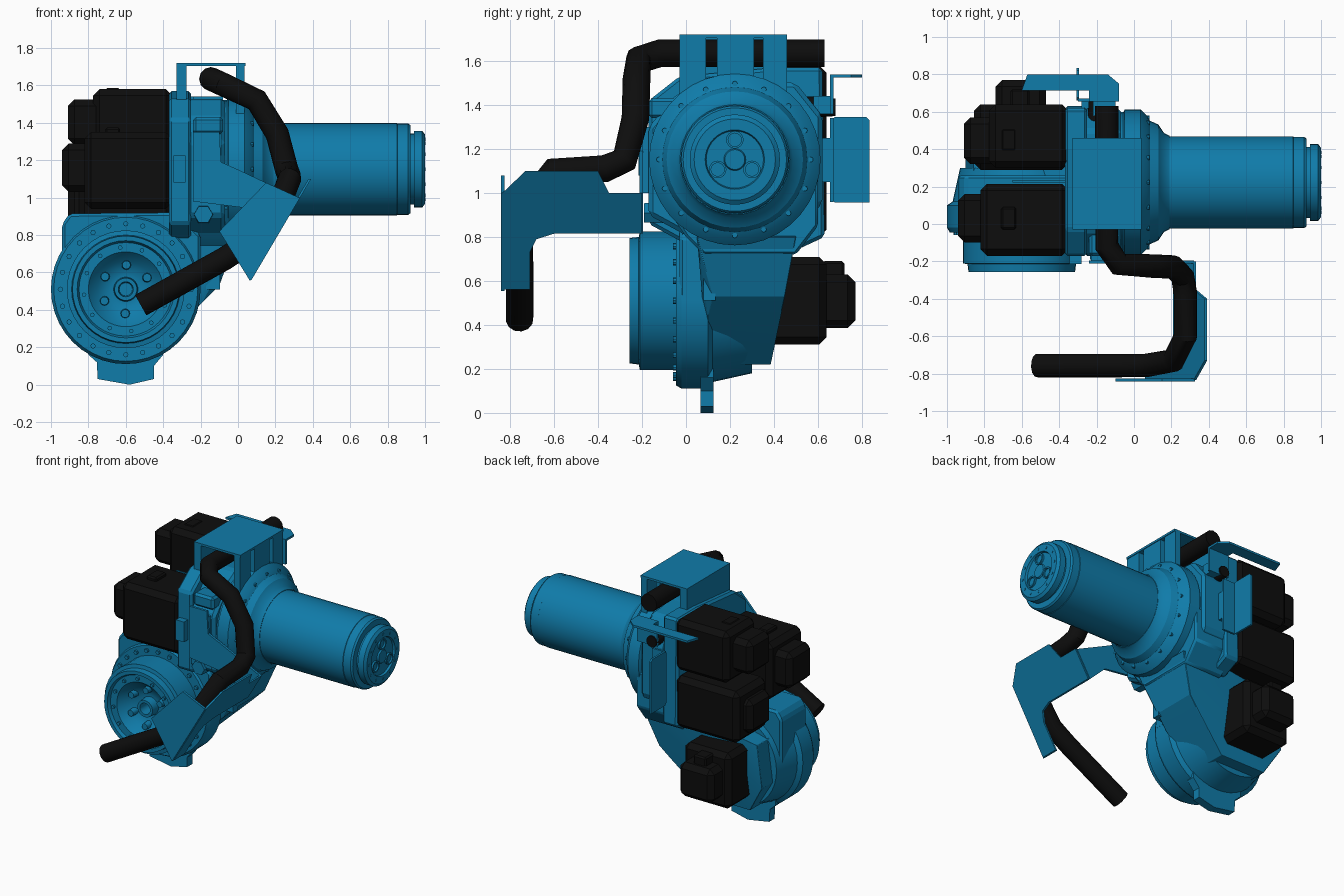
import bpy, bmesh, math
from mathutils import Vector

if "Cube" in bpy.data.objects:
    bpy.data.objects.remove(bpy.data.objects["Cube"])


def material(name, col):
    m = bpy.data.materials.new(name)
    m.diffuse_color = (*col, 1)
    m.use_nodes = True
    m.node_tree.nodes["Principled BSDF"].inputs["Base Color"].default_value = m.diffuse_color
    return m


BLUE = material("blue_paint", (0.005, 0.2, 0.4))
BLACK = material("black_plastic", (0.004, 0.004, 0.004))


def finish(name, bm, mat, smooth=30, bevel=0):
    bmesh.ops.recalc_face_normals(bm, faces=bm.faces)
    me = bpy.data.meshes.new(name)
    bm.to_mesh(me)
    bm.free()
    ob = bpy.data.objects.new(name, me)
    bpy.context.collection.objects.link(ob)
    me.materials.append(mat)
    if bevel:
        b = ob.modifiers.new("bevel", 'BEVEL')
        b.width, b.segments = bevel, 1
    if smooth:
        bpy.ops.object.select_all(action='DESELECT')
        ob.select_set(True)
        bpy.context.view_layer.objects.active = ob
        bpy.ops.object.shade_smooth_by_angle(angle=math.radians(smooth))
    return ob


def place(axis, a, u, v):
    """Point at a along the axis, with u, v as the two other coordinates in order."""
    return {'x': (a, u, v), 'y': (u, a, v), 'z': (u, v, a)}[axis]


def box(name, x, y, z, mat=BLUE, bevel=0.0):
    bm = bmesh.new()
    bmesh.ops.create_cube(bm, size=1)
    for v in bm.verts:
        v.co = [(r[0] + r[1]) / 2 + c * (r[1] - r[0]) for c, r in zip(v.co, (x, y, z))]
    return finish(name, bm, mat, 0, bevel)


def prism(name, pts, axis, a, b, mat=BLUE, bevel=0.0):
    bm = bmesh.new()
    f = bm.faces.new([bm.verts.new(place(axis, a, *p)) for p in pts])
    ext = bmesh.ops.extrude_face_region(bm, geom=[f])
    for v in ext['geom']:
        if isinstance(v, bmesh.types.BMVert):
            v.co += Vector(place(axis, b - a, 0, 0))
    return finish(name, bm, mat, 0, bevel)


def hull(name, pts, mat=BLUE, bevel=0.0):
    bm = bmesh.new()
    for p in pts:
        bm.verts.new(p)
    r = bmesh.ops.convex_hull(bm, input=bm.verts)
    bmesh.ops.delete(bm, geom=list({g for g in r['geom_interior'] if isinstance(g, bmesh.types.BMVert)}), context='VERTS')
    bmesh.ops.dissolve_limit(bm, angle_limit=0.02, verts=bm.verts, edges=bm.edges)
    return finish(name, bm, mat, 20, bevel)


def lathe(name, prof, axis, c, mat=BLUE, n=40):
    """Revolve (position, radius) pairs about an axis through c, closing both ends."""
    bm = bmesh.new()
    rings = [[bm.verts.new(place(axis, a, c[0] + r * math.cos(math.tau * i / n),
                                 c[1] + r * math.sin(math.tau * i / n))) for i in range(n)] for a, r in prof]
    for p, q in zip(rings, rings[1:]):
        for i in range(n):
            bm.faces.new((p[i], p[(i + 1) % n], q[(i + 1) % n], q[i]))
    bm.faces.new(rings[0])
    bm.faces.new(rings[-1])
    return finish(name, bm, mat)


def bolts(name, axis, c, radius, count, a, b, r, n=8, start=0.0):
    for i in range(count):
        t = start + math.tau * i / count
        lathe(f"{name}_{i + 1}", [(a, r), (b, r)], axis,
              (c[0] + radius * math.cos(t), c[1] + radius * math.sin(t)), n=n)


# forearm tube with its flared mounting flange
T = (0.222, 1.152)
lathe("upper_housing", [(-0.3, 0.37), (-0.06, 0.37), (-0.05, 0.39), (0.035, 0.39), (0.07, 0.355), (0.085, 0.33),
                        (0.13, 0.31), (0.16, 0.265), (0.19, 0.25)], 'x', T, n=36)
lathe("forearm_tube", [(0.1, 0.247), (0.85, 0.247), (0.852, 0.244), (0.91, 0.244), (0.922, 0.235), (0.922, 0.19),
                       (0.94, 0.19), (0.94, 0.205), (0.985, 0.205), (1.0, 0.185), (1.0, 0.135), (0.985, 0.13),
                       (0.985, 0.05), (0.996, 0.045)], 'x', T)
bolts("housing_bolt", 'x', T, 0.345, 16, 0.05, 0.082, 0.012)
bolts("tip_bolt", 'x', T, 0.16, 12, 0.99, 1.003, 0.009)
for i in range(3):
    t = math.radians(90 + 120 * i)
    lathe(f"tip_port_{i + 1}", [(0.98, 0.04), (0.998, 0.04), (0.998, 0.03), (0.986, 0.03)], 'x',
          (T[0] + 0.09 * math.cos(t), T[1] + 0.09 * math.sin(t)), n=16)

# lower joint drum with dished face
D = (-0.6, 0.51)
lathe("joint_drum", [(0.3, 0.33), (0.12, 0.37), (0.1, 0.4), (-0.02, 0.4), (-0.045, 0.385), (-0.045, 0.315),
                     (-0.21, 0.315), (-0.215, 0.29), (-0.257, 0.285), (-0.257, 0.26), (-0.235, 0.25), (-0.235, 0.2),
                     (-0.17, 0.15), (-0.14, 0.09), (-0.14, 0.065), (-0.2, 0.06), (-0.2, 0.04), (-0.1, 0.035)], 'y', D)
bolts("drum_bolt", 'y', D, 0.35, 24, -0.06, 0.0, 0.014)
bolts("face_bolt", 'y', D, 0.225, 12, -0.25, -0.22, 0.012, start=0.13)
for i in range(6):
    t = math.tau * i / 6 + 0.5
    lathe(f"dish_boss_{i + 1}", [(-0.12, 0.028), (-0.2, 0.022)], 'y',
          (D[0] + 0.13 * math.cos(t), D[1] + 0.13 * math.sin(t)), n=12)

# cast arm body joining the drum to the upper housing
prism("drum_shoulder", [(-0.94, 0.5), (-0.94, 0.86), (-0.9, 0.915), (-0.33, 0.92), (-0.2, 0.8), (-0.2, 0.5)],
      'y', -0.03, 0.26, bevel=0.015)
hull("arm_body", [(x, y, z) for x, y0, y1, z in [
    (-0.78, 0.1, 0.385, 0.22), (-0.42, 0.1, 0.385, 0.22), (-0.19, 0.1, 0.43, 0.44), (-0.1, 0.12, 0.45, 0.53),
    (0.0, 0.05, 0.5, 0.8), (-0.9, 0.1, 0.42, 0.42), (-0.86, 0.1, 0.42, 0.72), (-0.34, 0.05, 0.5, 0.86)]
    for y in (y0, y1)], bevel=0.012)
hull("arm_neck", [(x, y, z) for x in (-0.33, -0.02) for y, z in
                  [(-0.1, 0.95), (0.0, 0.8), (0.08, 0.72), (0.5, 0.72), (0.6, 0.85), (0.6, 1.1)]], bevel=0.012)
prism("foot_lug", [(-0.75, 0.03), (-0.58, 0.0), (-0.45, 0.03), (-0.45, 0.1), (-0.4, 0.16), (-0.4, 0.3), (-0.8, 0.3),
                   (-0.8, 0.16), (-0.755, 0.12)], 'y', 0.065, 0.125)
box("stop_block", (-0.17, -0.095), (0.08, 0.135), (0.51, 0.63))

# gearbox plate carrying the motors, with its raised pads
prism("motor_plate", [(-0.17, 0.86), (-0.17, 1.42), (-0.03, 1.53), (0.4, 1.57), (0.62, 1.57), (0.63, 0.8),
                      (0.5, 0.74), (0.05, 0.74)], 'x', -0.37, -0.25, bevel=0.015)
prism("housing_cover", [(-0.17, 0.9), (-0.17, 1.3), (-0.05, 1.44), (0.1, 1.53), (0.5, 1.5), (0.62, 1.35),
                        (0.62, 0.95), (0.45, 0.78), (0.05, 0.78)], 'x', -0.27, -0.07, bevel=0.02)
box("front_pad", (-0.345, -0.28), (-0.215, -0.1), (1.08, 1.225))
box("upper_pad", (-0.24, -0.08), (-0.17, 0.0), (1.34, 1.43), bevel=0.015)
lathe("hex_plug", [(-0.19, 0.05), (0.0, 0.06)], 'y', (-0.185, 0.91), n=6)
lathe("rear_plug", [(0.55, 0.05), (0.68, 0.04)], 'y', (-0.2, 1.39), mat=BLACK, n=12)


# motors
def motor(name, body, cap, axis='x'):
    box(name + "_body", *body, BLACK, 0.035)
    box(name + "_cap", *cap, BLACK, 0.035)


motor("top_motor", ((-0.775, -0.35), (0.3, 0.64), (1.21, 1.58)), ((-0.91, -0.7), (0.32, 0.57), (1.28, 1.525)))
motor("front_motor", ((-0.82, -0.35), (-0.17, 0.215), (0.94, 1.35)), ((-0.94, -0.7), (-0.1, 0.16), (1.03, 1.29)))
motor("middle_motor", ((-0.855, -0.35), (0.29, 0.64), (0.8, 1.17)), ((-0.91, -0.7), (0.32, 0.57), (0.86, 1.1)))
motor("lower_motor", ((-0.79, -0.42), (0.36, 0.64), (0.31, 0.71)), ((-0.74, -0.47), (0.5, 0.77), (0.385, 0.63)))
for n, y, z in (("top", 0.45, 1.54), ("front", 0.03, 1.33)):
    box(n + "_motor_connector", (-0.71, -0.63), (y - 0.06, y + 0.06), (z, z + 0.045), BLACK, 0.01)
box("motor_connector_low", (-0.66, -0.56), (0.62, 0.72), (0.6, 0.69), BLACK, 0.01)
box("motor_divider", (-0.65, -0.35), (0.222, 0.235), (0.98, 1.33))

# hose cradle on top: plate, left wall and three right legs
box("cradle_plate", (-0.33, 0.04), (-0.03, 0.46), (1.705, 1.72))
box("cradle_wall", (-0.33, -0.275), (-0.03, 0.46), (1.45, 1.71))
for i, (a, b) in enumerate([(-0.03, 0.09), (0.14, 0.31), (0.35, 0.46)]):
    box(f"cradle_leg_{i + 1}", (-0.01, 0.035), (a, b), (1.4, 1.71))

# faceted cable hose
path = [(-0.145, 0.63, 1.635), (-0.145, -0.12, 1.635), (-0.08, -0.215, 1.605), (0.1, -0.225, 1.52),
        (0.21, -0.23, 1.34), (0.26, -0.28, 1.15), (0.275, -0.37, 1.11), (0.275, -0.6, 1.1), (0.21, -0.73, 0.93),
        (0.06, -0.757, 0.76), (-0.07, -0.757, 0.675), (-0.52, -0.757, 0.425)]
cu = bpy.data.curves.new("cable_hose", 'CURVE')
cu.dimensions = '3D'
cu.bevel_depth, cu.bevel_resolution, cu.use_fill_caps = 0.063, 4, True
sp = cu.splines.new('POLY')
sp.points.add(len(path) - 1)
for p, co in zip(sp.points, path):
    p.co = (*co, 1)
hose = bpy.data.objects.new("cable_hose", cu)
bpy.context.collection.objects.link(hose)
cu.materials.append(BLACK)
bpy.ops.object.select_all(action='DESELECT')
hose.select_set(True)
bpy.context.view_layer.objects.active = hose
bpy.ops.object.convert(target='MESH')
bpy.ops.object.shade_smooth_by_angle(angle=math.radians(35))

# tilted sheet-metal hose bracket
bracket = prism("hose_bracket", [(-0.835, 0.56), (-0.835, 1.0), (-0.73, 1.1), (-0.4, 1.1), (-0.35, 1.0), (-0.2, 1.0),
                                 (-0.2, 0.815), (-0.6, 0.815), (-0.68, 0.79), (-0.71, 0.73), (-0.71, 0.56)],
                'x', 0.0, 0.014)
for v in bracket.data.vertices:
    v.co.x += 0.318 + (v.co.z - 1.0) * 0.59
prism("bracket_front_flange", [(0.326, 1.0), (0.064, 0.555), (-0.1, 0.82), (0.15, 1.08)], 'y', -0.842, -0.825)
prism("bracket_mount", [(-0.24, 1.35), (-0.1, 1.35), (-0.09, 1.19), (0.0, 1.15), (0.17, 1.07), (0.32, 1.0),
                        (0.21, 0.815), (0.08, 0.94), (-0.24, 0.98)], 'y', -0.212, -0.195)
box("bracket_spacer", (-0.23, -0.1), (-0.2, -0.05), (1.0, 1.3))

# rear cable shelf and side panel
prism("rear_shelf", [(-0.6, 0.715), (-0.57, 0.8), (-0.14, 0.8), (-0.08, 0.75), (-0.08, 0.66), (-0.24, 0.66),
                     (-0.24, 0.715)], 'z', 1.525, 1.54)
box("shelf_flange", (-0.24, -0.08), (0.655, 0.67), (1.36, 1.54))
box("shelf_spacer", (-0.22, -0.1), (0.58, 0.66), (1.36, 1.44))
prism("rear_panel", [(0.66, 0.975), (0.66, 1.33), (0.675, 1.345), (0.82, 1.345), (0.835, 1.33), (0.835, 0.957),
                     (0.675, 0.957)], 'x', -0.307, -0.293)
box("panel_flange", (-0.3, -0.2), (0.655, 0.67), (0.96, 1.34))
box("panel_spacer", (-0.28, -0.2), (0.6, 0.66), (1.05, 1.25))
